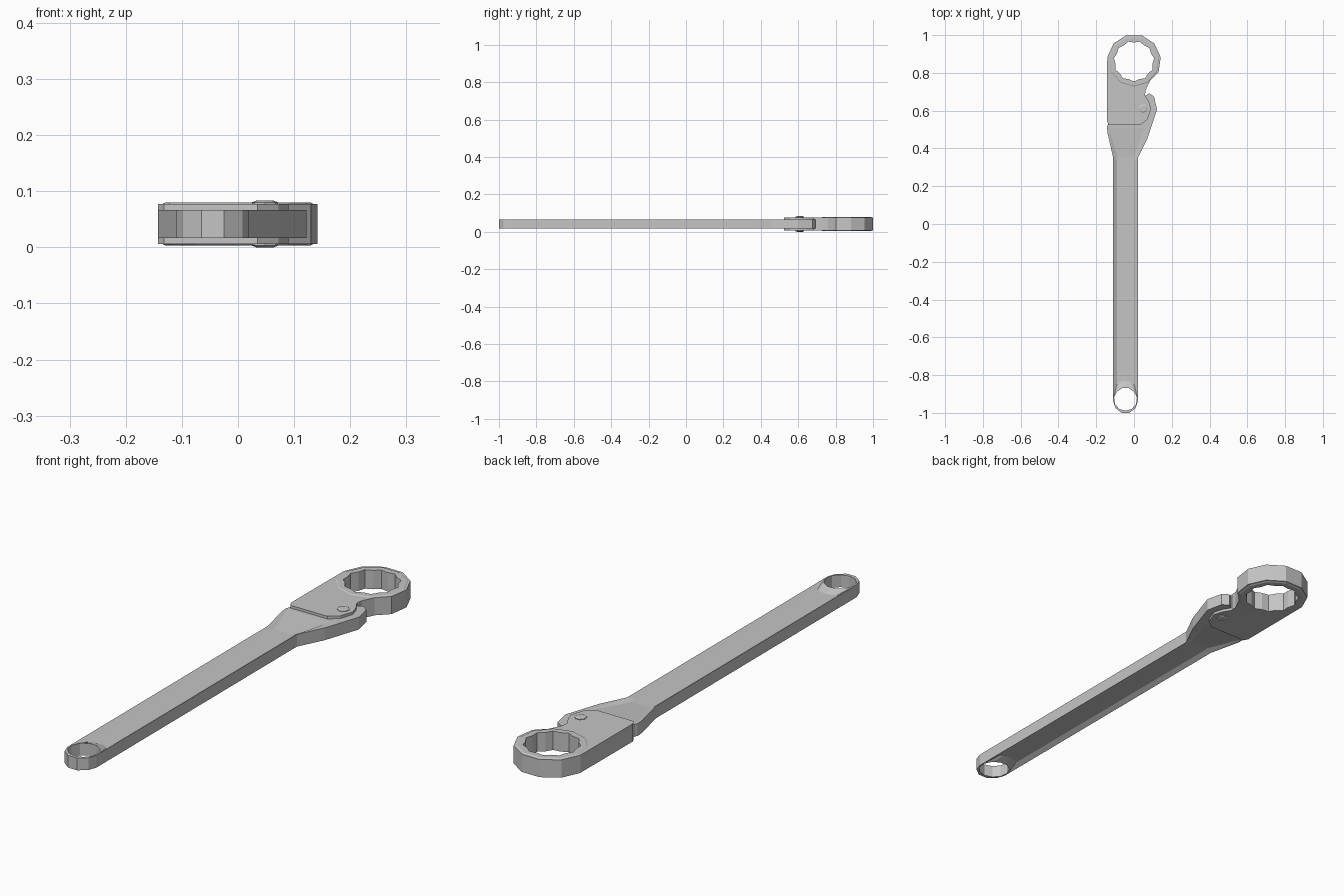
import bpy, bmesh, math
from math import sin, cos, pi, radians

old = bpy.data.objects.get("Cube")
if old:
    bpy.data.objects.remove(old, do_unlink=True)

steel = bpy.data.materials.new("brushed grey steel")
steel.use_nodes = True
GREY = (0.56, 0.56, 0.56, 1)
steel.diffuse_color = GREY
steel.node_tree.nodes["Principled BSDF"].inputs["Base Color"].default_value = GREY

MID = 0.0415      # middle height of the tool
HALF = 0.025      # half thickness of the handle
DISH = 0.011      # depth of the handle recess
RING = (0, 0.862)
EYE = (-0.045, -0.928)
RIVET = (0.048, 0.61)


def circle(centre, radius, n, start=-90.0):
    return [(centre[0] + radius * cos(radians(start) + 2 * pi * i / n),
             centre[1] + radius * sin(radians(start) + 2 * pi * i / n)) for i in range(n)]


def loft(name, sections):
    """Closed solid through matching (outline, z) sections."""
    bm = bmesh.new()
    rows = [[bm.verts.new((x, y, z)) for x, y in pts] for pts, z in sections]
    for a, b in zip(rows, rows[1:]):
        for i in range(len(a)):
            j = (i + 1) % len(a)
            bm.faces.new((a[i], a[j], b[j], b[i]))
    bm.faces.new(rows[0])
    bm.faces.new(rows[-1])
    bmesh.ops.recalc_face_normals(bm, faces=bm.faces)
    mesh = bpy.data.meshes.new(name)
    bm.to_mesh(mesh)
    bm.free()
    mesh.materials.append(steel)
    ob = bpy.data.objects.new(name, mesh)
    bpy.context.collection.objects.link(ob)
    return ob


def prism(name, pts, half):
    return loft(name, [(pts, MID - half), (pts, MID + half)])


def combine(ob, tool, operation="DIFFERENCE"):
    mod = ob.modifiers.new(tool.name, "BOOLEAN")
    mod.operation = operation
    mod.solver = "EXACT"
    mod.object = tool
    tool.hide_render = True
    tool.hide_viewport = True
    tool.display_type = "WIRE"


def apply_and_clean(ob, tools):
    """Bake the booleans and drop the helper solids."""
    for t in tools:
        t.hide_viewport = False
    bpy.context.view_layer.update()
    deps = bpy.context.evaluated_depsgraph_get()
    mesh = bpy.data.meshes.new_from_object(ob.evaluated_get(deps))
    ob.modifiers.clear()
    ob.data = mesh
    for t in tools:
        bpy.data.objects.remove(t, do_unlink=True)


# Handle: rounded eye end, straight shank, flared end with a pivot lobe
handle_outline = [
    (-0.11, -0.94), (-0.098, -0.975), (-0.065, -1), (-0.025, -1), (0.008, -0.975), (0.02, -0.94),
    (0.02, 0.35), (0.072, 0.455), (0.122, 0.605), (0.106, 0.675), (0.08, 0.692), (0.058, 0.678),
    (0.0, 0.72), (-0.138, 0.72), (-0.138, 0.525), (-0.143, 0.515), (-0.141, 0.485), (-0.11, 0.35)]
handle = prism("handle", handle_outline, HALF)

# Shallow dish in both faces, curving round the eye and running out under the head
arc = [radians(a) for a in (170, 130, 90, 50, 10)]
rim = [(EYE[0] + 0.064 * cos(a), EYE[1] + 0.064 * sin(a)) for a in arc]
rim += [(0.019, 0.35), (0.062, 0.51), (-0.135, 0.51), (-0.109, 0.35)]
floor = [(EYE[0] + 0.045 * cos(a), -0.85 + 0.02 * sin(a)) for a in arc]
floor += [(0, 0.33), (-0.003, 0.355), (-0.087, 0.355), (-0.09, 0.33)]
cutters = []
for side, label in ((1, "upper"), (-1, "lower")):
    top = MID + side * HALF
    cutters.append(loft(label + "_dish_cutter", [
        (floor, top - side * DISH), (rim, top), (rim, top + side * 0.02)]))
cutters.append(prism("eye_cutter", circle(EYE, 0.061, 11), 0.1))
for c in cutters:
    combine(handle, c)
apply_and_clean(handle, cutters)

# Box head: eleven-sided ring running into a long cheek
ring_pts = circle(RING, 0.143, 11)
head_outline = ring_pts[2:9] + [
    (-0.143, 0.545), (-0.132, 0.525), (0.035, 0.525), (0.072, 0.555), (0.09, 0.61),
    (0.08, 0.645), (0.058, 0.682), (0.062, 0.71), (0.085, 0.758)]
head = prism("box_head", head_outline, 0.036)

# Raised collar joined to both faces of the ring
wide, narrow = circle(RING, 0.136, 11), circle(RING, 0.13, 11)
collar = loft("collar", [(narrow, MID - 0.0385), (wide, MID - 0.0355),
                         (wide, MID + 0.0355), (narrow, MID + 0.0385)])
combine(head, collar, "UNION")

# Eleven-point socket
tips, dips = circle(RING, 0.108, 11), circle(RING, 0.099, 11, -90 + 180 / 11)
socket = prism("socket_cutter", [p for pair in zip(tips, dips) for p in pair], 0.1)
combine(head, socket)
apply_and_clean(head, [collar, socket])

# Pivot rivet with chamfered heads
shank, cap = circle(RIVET, 0.024, 7), circle(RIVET, 0.016, 7)
loft("pivot_rivet", [(cap, 0), (shank, 0.003), (shank, 2 * MID - 0.003), (cap, 2 * MID)])
